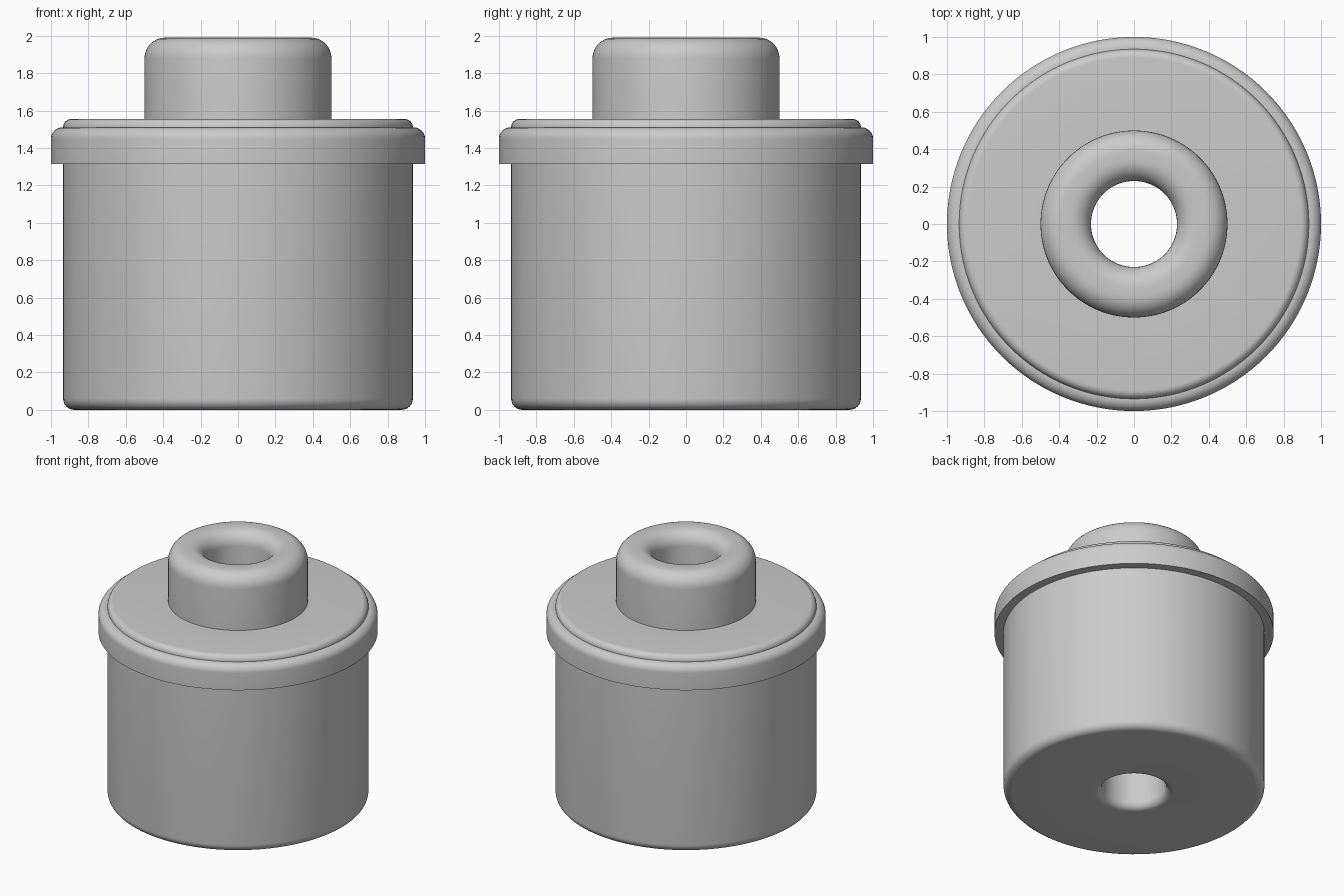
import bpy
import bmesh
import math
from mathutils import Vector

SEGMENTS = 128
ARC_STEPS = 8

default = bpy.data.objects.get("Cube")
if default:
    bpy.data.objects.remove(default, do_unlink=True)

# Single grey metal
metal = bpy.data.materials.new("grey_metal")
metal.use_nodes = True
grey = (0.6, 0.6, 0.6, 1)
metal.diffuse_color = grey
metal.node_tree.nodes["Principled BSDF"].inputs["Base Color"].default_value = grey


def rounded(corners):
    """Replace each right-angled (radius, height, fillet) corner by an arc."""
    points = []
    for i, (r, z, fillet) in enumerate(corners):
        here = Vector((r, z))
        if not fillet:
            points.append(here)
            continue
        before = Vector(corners[i - 1][:2]) - here
        after = Vector(corners[(i + 1) % len(corners)][:2]) - here
        a, b = before.normalized() * fillet, after.normalized() * fillet
        for k in range(ARC_STEPS + 1):
            t = math.pi / 2 * k / ARC_STEPS
            points.append(here + a * (1 - math.sin(t)) + b * (1 - math.cos(t)))
    return points


def lathe(name, profile):
    """Revolve a closed profile around the z axis."""
    bm = bmesh.new()
    rings = []
    for s in range(SEGMENTS):
        angle = 2 * math.pi * s / SEGMENTS
        rings.append([bm.verts.new((p.x * math.cos(angle), p.x * math.sin(angle), p.y))
                      for p in profile])
    for s, ring in enumerate(rings):
        after = rings[(s + 1) % SEGMENTS]
        for i in range(len(profile)):
            j = (i + 1) % len(profile)
            bm.faces.new((ring[i], after[i], after[j], ring[j]))
    bmesh.ops.recalc_face_normals(bm, faces=bm.faces)
    mesh = bpy.data.meshes.new(name)
    bm.to_mesh(mesh)
    bm.free()
    mesh.materials.append(metal)
    obj = bpy.data.objects.new(name, mesh)
    bpy.context.collection.objects.link(obj)
    bpy.ops.object.select_all(action="DESELECT")
    obj.select_set(True)
    bpy.context.view_layer.objects.active = obj
    bpy.ops.object.shade_smooth_by_angle(angle=math.radians(35))
    return obj


# Half section: bore, base, body wall, collar, shoulder, neck
section = [
    (0.23, 0.0, 0.055),
    (0.935, 0.0, 0.06),
    (0.935, 1.315, 0),
    (1.0, 1.315, 0),
    (1.0, 1.51, 0.06),
    (0.935, 1.51, 0),
    (0.935, 1.555, 0.044),
    (0.5, 1.555, 0),
    (0.5, 1.99, 0.11),
    (0.23, 1.99, 0.11),
]
lathe("flanged_bushing", rounded(section))
